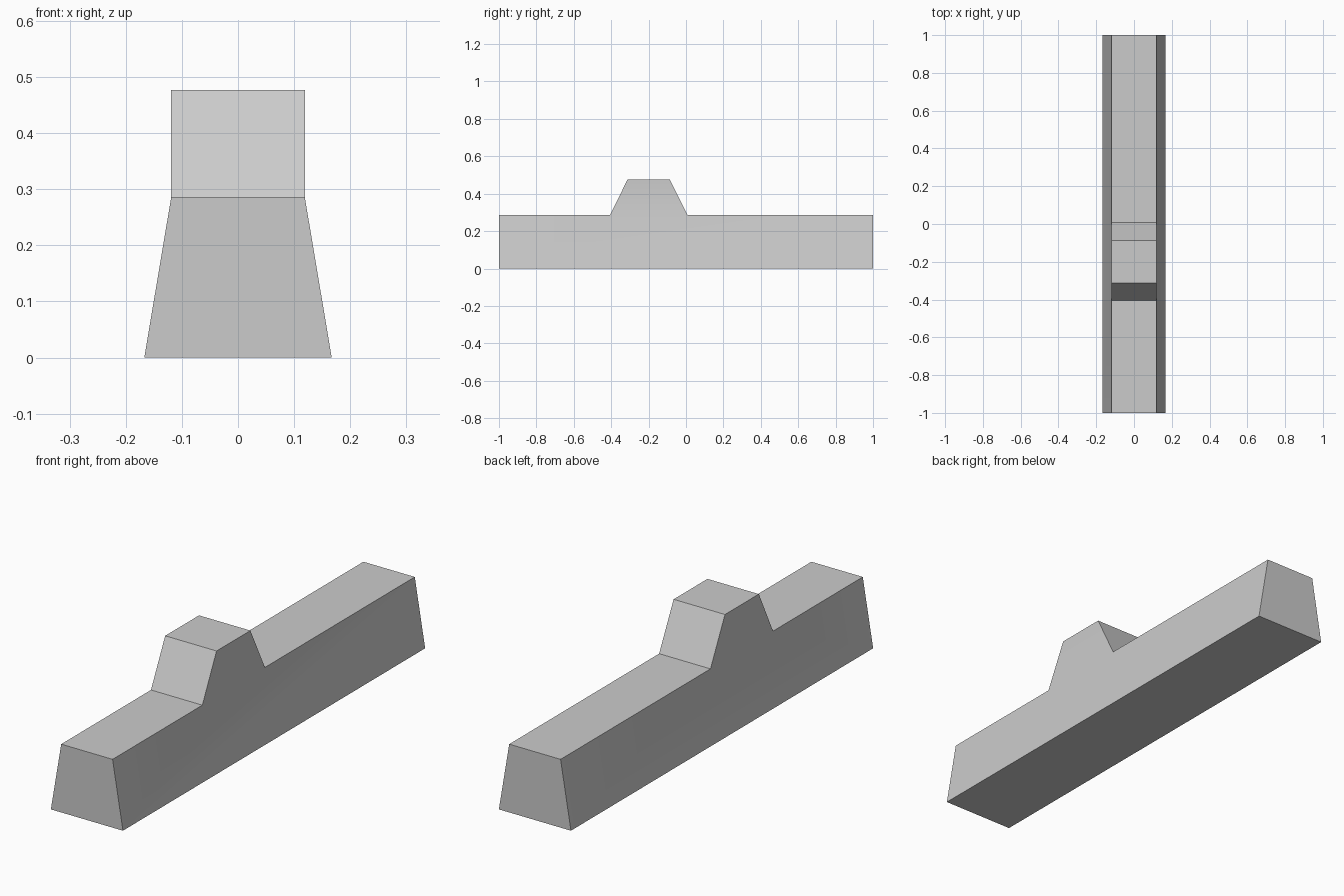
import bpy
import bmesh

cube = bpy.data.objects.get("Cube")
if cube:
    bpy.data.objects.remove(cube)

# Single grey material
grey = bpy.data.materials.new("plain grey")
grey.use_nodes = True
colour = (0.6, 0.6, 0.6, 1)
grey.diffuse_color = colour
grey.node_tree.nodes["Principled BSDF"].inputs["Base Color"].default_value = colour

BASE_HALF, TOP_HALF = 0.167, 0.119
BEAM_TOP, BUMP_TOP = 0.286, 0.477

# Side outline: (y, z) points along the top from front to back
ridge = [(-1, BEAM_TOP), (-0.406, BEAM_TOP), (-0.312, BUMP_TOP),
         (-0.088, BUMP_TOP), (0.008, BEAM_TOP), (1, BEAM_TOP)]
foot = [(1, 0), (-1, 0)]

bm = bmesh.new()


def side(sign):
    top = [bm.verts.new((sign * TOP_HALF, y, z)) for y, z in ridge]
    bottom = [bm.verts.new((sign * BASE_HALF, y, z)) for y, z in foot]
    # Sloping beam wall, then the upright wall of the raised block
    bm.faces.new(top[:2] + top[4:] + bottom)
    bm.faces.new(top[1:5])
    return top + bottom


left, right = side(1), side(-1)

# Top, ends and underside join the two outlines
for i in range(len(left)):
    j = (i + 1) % len(left)
    bm.faces.new((left[i], left[j], right[j], right[i]))

bmesh.ops.recalc_face_normals(bm, faces=bm.faces)
mesh = bpy.data.meshes.new("beam_with_raised_block")
bm.to_mesh(mesh)
bm.free()
mesh.materials.append(grey)

beam = bpy.data.objects.new("beam_with_raised_block", mesh)
bpy.context.collection.objects.link(beam)
bpy.context.view_layer.objects.active = beam
beam.select_set(True)
bpy.ops.object.shade_smooth_by_angle(angle=0.52)
